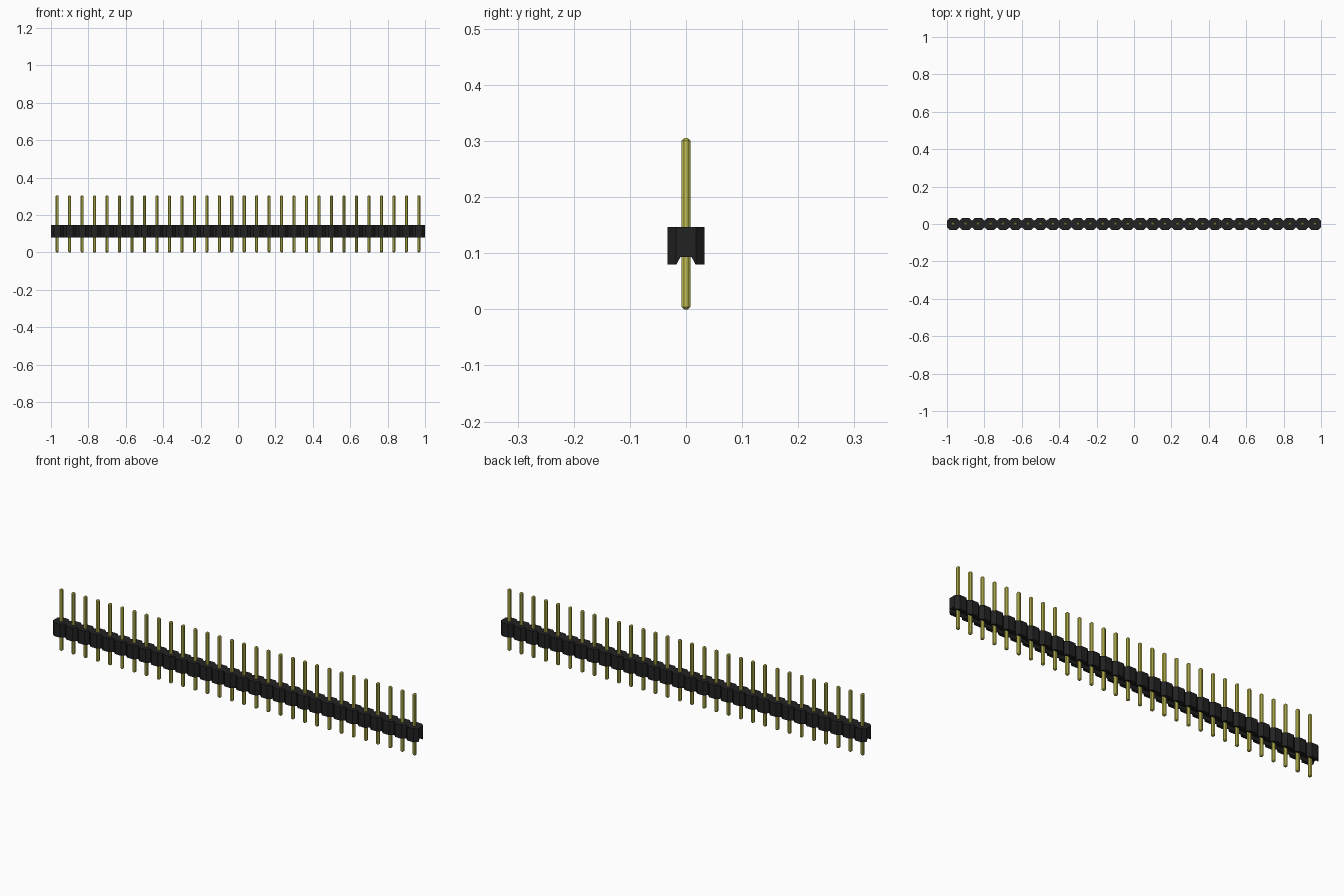
import bpy
import bmesh
from mathutils import Matrix, Vector

cube = bpy.data.objects.get("Cube")
if cube:
    bpy.data.objects.remove(cube, do_unlink=True)

PINS = 30
PITCH = 2 / PINS
HALF = PITCH / 2
WAIST = 0.0175           # half depth where neighbouring cells meet
FLAT = HALF / 2          # half width of each cell's front flat
BOTTOM, TOP = 0.08, 0.147
PIN_WIDTH, PIN_HEIGHT, PIN_BEVEL = 0.0165, 0.305, 0.0045
centres = [(i + 0.5) * PITCH - 1 for i in range(PINS)]


def material(name, colour, roughness):
    mat = bpy.data.materials.new(name)
    mat.use_nodes = True
    mat.diffuse_color = (*colour, 1)
    shader = mat.node_tree.nodes["Principled BSDF"]
    shader.inputs["Base Color"].default_value = (*colour, 1)
    shader.inputs["Roughness"].default_value = roughness
    return mat


def add_object(name, bm, mat):
    bmesh.ops.recalc_face_normals(bm, faces=bm.faces)
    mesh = bpy.data.meshes.new(name)
    bm.to_mesh(mesh)
    bm.free()
    mesh.materials.append(mat)
    obj = bpy.data.objects.new(name, mesh)
    bpy.context.collection.objects.link(obj)
    return obj


def prism(points, direction):
    bm = bmesh.new()
    face = bm.faces.new([bm.verts.new(p) for p in points])
    result = bmesh.ops.extrude_face_region(bm, geom=[face])
    moved = [g for g in result["geom"] if isinstance(g, bmesh.types.BMVert)]
    bmesh.ops.translate(bm, verts=moved, vec=Vector(direction))
    return bm


black = material("black plastic", (0.016, 0.016, 0.016), 0.6)
gold = material("gold metal", (0.58, 0.55, 0.09), 0.4)

# Scalloped housing: a row of joined octagonal cells
front = [(-1, -WAIST)]
for x in centres:
    front += [(x - FLAT, -HALF), (x + FLAT, -HALF), (x + HALF, -WAIST)]
outline = front + [(x, -y) for x, y in reversed(front)]
housing = add_object(
    "housing", prism([(x, y, BOTTOM) for x, y in outline], (0, 0, TOP - BOTTOM)), black)

# Tapered channel along the underside
channel = [(-0.0185, BOTTOM - 0.003), (0.0185, BOTTOM - 0.003),
           (0.010, 0.093), (-0.010, 0.093)]
cutter = add_object(
    "channel_cutter", prism([(-1.1, y, z) for y, z in channel], (2.2, 0, 0)), black)
cutter.hide_render = True
cutter.hide_set(True)
cut = housing.modifiers.new("channel", "BOOLEAN")
cut.operation = "DIFFERENCE"
cut.solver = "EXACT"
cut.object = cutter

# Apply the cut and discard the cutter
bpy.context.view_layer.update()
evaluated = housing.evaluated_get(bpy.context.evaluated_depsgraph_get())
carved = bpy.data.meshes.new_from_object(evaluated)
housing.modifiers.clear()
housing.data = carved
bpy.data.objects.remove(cutter, do_unlink=True)

# Square pins with chamfered edges and tips, sharing one mesh
bm = bmesh.new()
bmesh.ops.create_cube(bm, size=1, matrix=Matrix.Diagonal((PIN_WIDTH, PIN_WIDTH, PIN_HEIGHT, 1)))
bmesh.ops.bevel(bm, geom=bm.edges[:], offset=PIN_BEVEL, segments=1,
                profile=0.5, affect="EDGES")
first = add_object("pin_1", bm, gold)
first.location = (centres[0], 0, PIN_HEIGHT / 2)
for number, x in enumerate(centres[1:], start=2):
    pin = bpy.data.objects.new(f"pin_{number}", first.data)
    pin.location = (x, 0, PIN_HEIGHT / 2)
    bpy.context.collection.objects.link(pin)
